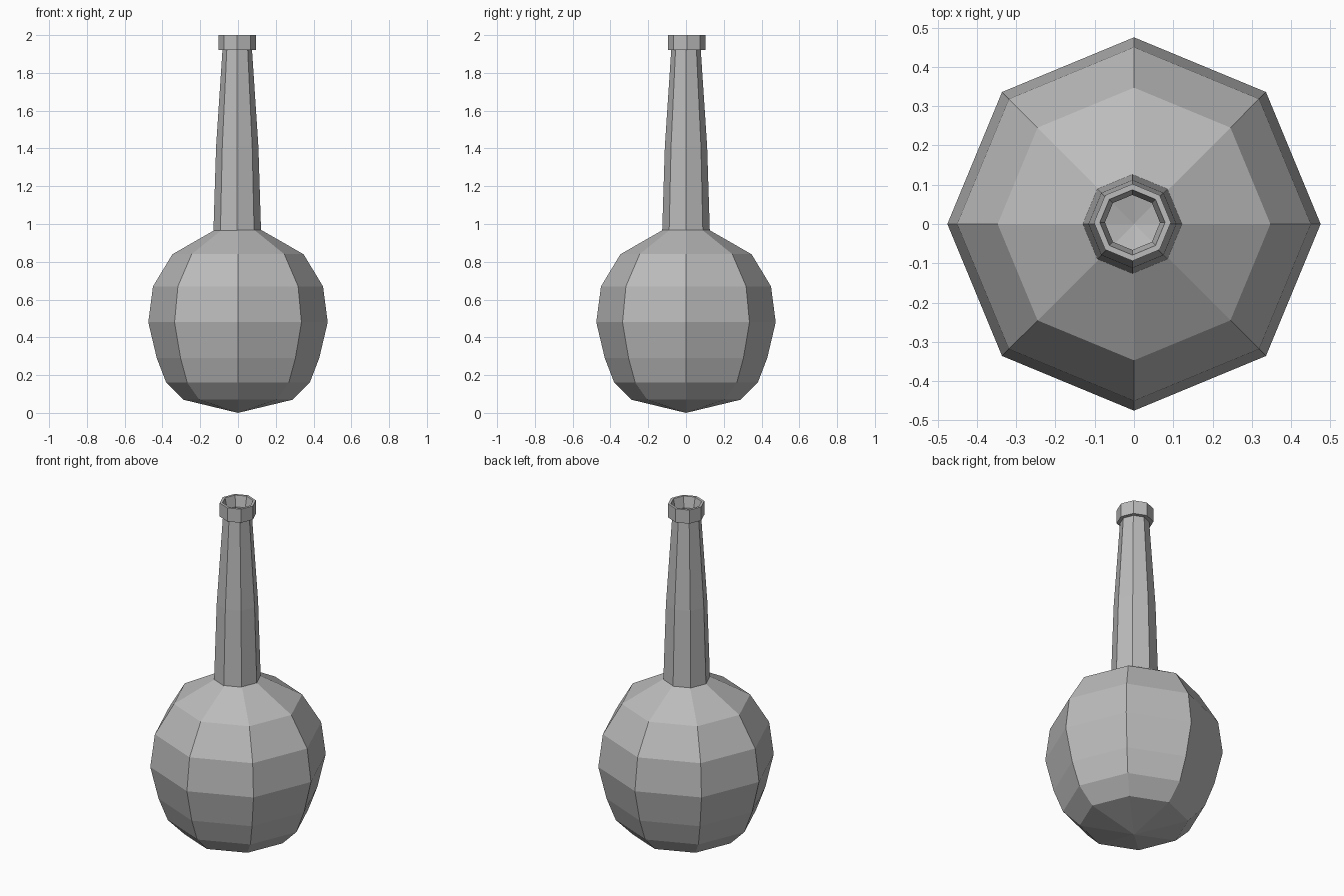
import bpy
import bmesh
from math import cos, sin, pi

cube = bpy.data.objects.get("Cube")
if cube:
    bpy.data.objects.remove(cube, do_unlink=True)

SIDES = 8

grey = bpy.data.materials.new("plain_grey")
grey.use_nodes = True
colour = (0.5, 0.5, 0.5, 1)
grey.diffuse_color = colour
grey.node_tree.nodes["Principled BSDF"].inputs["Base Color"].default_value = colour


def lathe(name, profile, closed=False, offset=(0, 0)):
    """Turn a (radius, height) profile into a flat-faced octagonal part."""
    bm = bmesh.new()
    rings = []
    for r, z in profile:
        if r == 0:
            rings.append([bm.verts.new((0, 0, z))] * SIDES)
        else:
            rings.append([bm.verts.new((r * cos(2 * pi * i / SIDES) + offset[0],
                                        r * sin(2 * pi * i / SIDES) + offset[1], z))
                          for i in range(SIDES)])
    pairs = list(zip(rings, rings[1:]))
    if closed:
        pairs.append((rings[-1], rings[0]))
    for low, high in pairs:
        for i in range(SIDES):
            j = (i + 1) % SIDES
            corners = [low[i], low[j], high[j], high[i]]
            bm.faces.new(list(dict.fromkeys(corners)))
    bmesh.ops.recalc_face_normals(bm, faces=bm.faces)
    mesh = bpy.data.meshes.new(name)
    bm.to_mesh(mesh)
    bm.free()
    mesh.materials.append(grey)
    obj = bpy.data.objects.new(name, mesh)
    bpy.context.collection.objects.link(obj)
    return obj


# Round body with pointed base and sloping shoulder, open into the neck
lathe("bottle_body", [(0, 0), (0.29, 0.07), (0.38, 0.16), (0.43, 0.29), (0.475, 0.48),
                      (0.45, 0.67), (0.347, 0.84), (0.12, 0.97)])

# Long tapering neck
lathe("bottle_neck", [(0.126, 0.965), (0.112, 1.41), (0.078, 1.925)], offset=(-0.004, 0))

# Hollow collar around the mouth
lathe("bottle_lip", [(0.076, 1.92), (0.098, 1.92), (0.098, 2.0), (0.083, 2.0), (0.07, 1.94)],
      closed=True, offset=(-0.004, 0.004))
